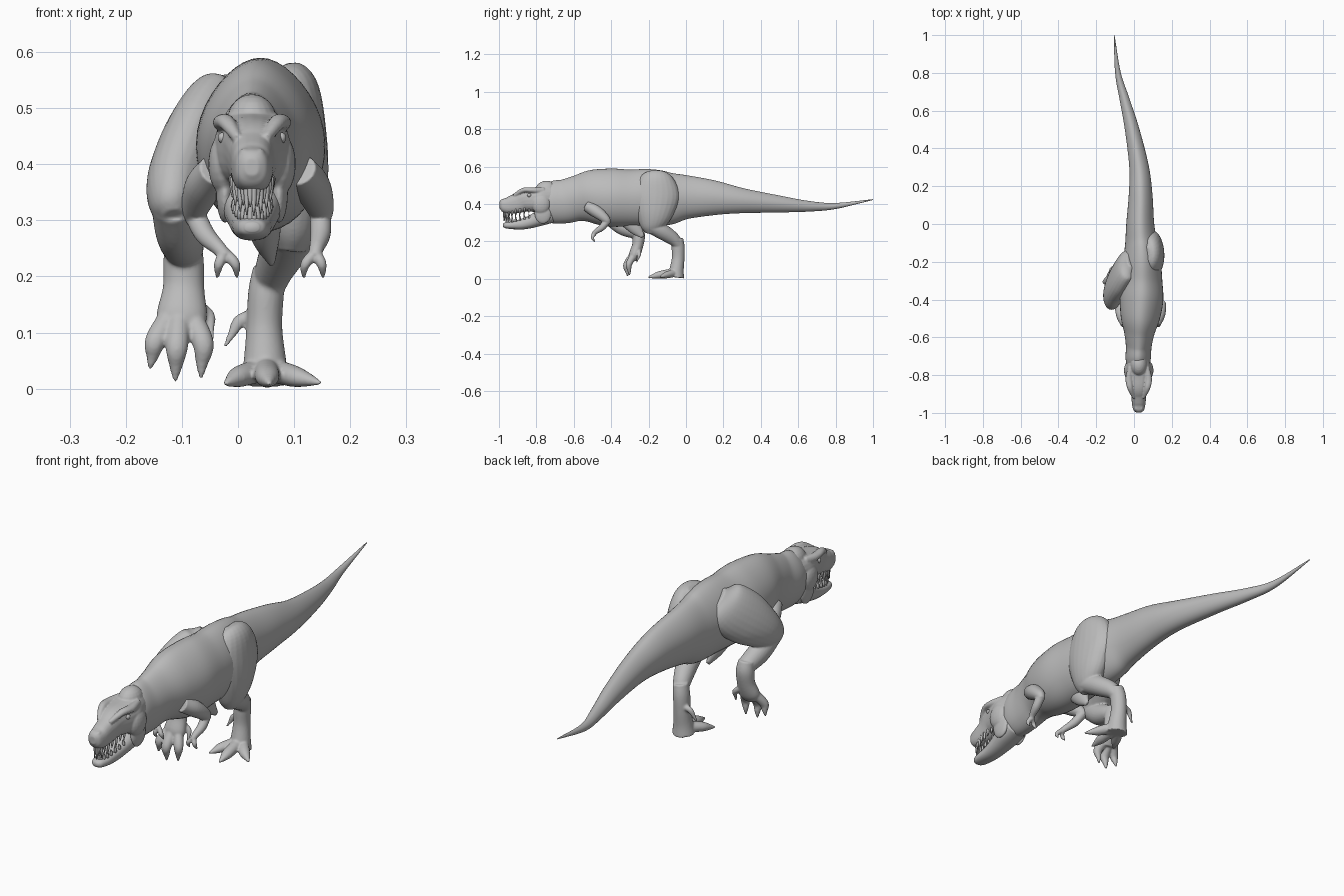
import bpy
import bmesh
from math import sin, cos, pi, copysign
from mathutils import Vector

if "Cube" in bpy.data.objects:
    bpy.data.objects.remove(bpy.data.objects["Cube"], do_unlink=True)

skin = bpy.data.materials.new("grey_skin")
skin.use_nodes = True
skin.diffuse_color = (0.5, 0.5, 0.5, 1)
skin.node_tree.nodes["Principled BSDF"].inputs["Base Color"].default_value = skin.diffuse_color


def spline(stations, steps):
    """Smoothly interpolate stations of (x, y, z, half width, half depth)."""
    rows = [Vector(s) for s in stations]
    rows = [2 * rows[0] - rows[1]] + rows + [2 * rows[-1] - rows[-2]]
    result = []
    for p, q, r, s in zip(rows, rows[1:], rows[2:], rows[3:]):
        for k in range(steps):
            t = k / steps
            result.append(q + (r - p) * t / 2 + (p * 2 - q * 5 + r * 4 - s) * t * t / 2
                          + (q * 3 - p - r * 3 + s) * t ** 3 / 2)
    return result + [rows[-2]]


def tube(bm, stations, sides=24, steps=6, peak=0.0, power=1.0):
    """Loft elliptical rings along a path; peak narrows the upper half."""
    rows = spline(stations, steps)
    centres = [Vector(r[:3]) for r in rows]
    overall = (centres[-1] - centres[0]).normalized()
    axis = Vector((1, 0, 0)) if abs(overall.x) < 0.8 else Vector((0, 1, 0))
    rings = []
    for i, centre in enumerate(centres):
        ahead = centres[min(i + 1, len(centres) - 1)] - centres[max(i - 1, 0)]
        ahead.normalize()
        side = (axis - ahead * axis.dot(ahead)).normalized()
        up = side.cross(ahead)
        wide, deep = max(rows[i][3], 0.001), max(rows[i][4], 0.001)
        ring = []
        for k in range(sides):
            c, s = cos(2 * pi * k / sides), sin(2 * pi * k / sides)
            c, s = copysign(abs(c) ** power, c), copysign(abs(s) ** power, s)
            c *= 1 - peak * max(s, 0) ** 2
            ring.append(bm.verts.new(centre + side * c * wide + up * s * deep))
        rings.append(ring)
    for a, b in zip(rings, rings[1:]):
        for k in range(sides):
            n = (k + 1) % sides
            bm.faces.new((a[k], a[n], b[n], b[k]))
    bm.faces.new(rings[0][::-1])
    bm.faces.new(rings[-1])


def blob(bm, place, size):
    """Add an ellipsoid."""
    made = bmesh.ops.create_uvsphere(bm, u_segments=20, v_segments=12, radius=1)["verts"]
    bmesh.ops.scale(bm, vec=size, verts=made)
    bmesh.ops.translate(bm, vec=place, verts=made)


def finish(name, bm, voxel=None):
    """Make the object; a voxel size fuses its pieces into one soft skin."""
    bmesh.ops.recalc_face_normals(bm, faces=bm.faces)
    for face in bm.faces:
        face.smooth = True
    mesh = bpy.data.meshes.new(name)
    bm.to_mesh(mesh)
    bm.free()
    mesh.materials.append(skin)
    obj = bpy.data.objects.new(name, mesh)
    bpy.context.collection.objects.link(obj)
    if voxel:
        fuse = obj.modifiers.new("fuse", "REMESH")
        fuse.mode = "VOXEL"
        fuse.voxel_size = voxel
        fuse.use_smooth_shade = True
        soften = obj.modifiers.new("soften", "SMOOTH")
        soften.factor = 0.5
        soften.iterations = 4
    return obj


# Neck, torso and tail in one sweep, with a ridged back
bm = bmesh.new()
tube(bm, [
    (.022, -.79, .42, .05, .08), (.022, -.72, .412, .066, .112),
    (.025, -.65, .414, .068, .117), (.028, -.58, .43, .08, .122),
    (.033, -.5, .44, .103, .143), (.04, -.4, .435, .115, .155),
    (.042, -.3, .432, .108, .152), (.042, -.2, .435, .1, .152),
    (.038, -.1, .43, .085, .143), (.033, 0, .437, .074, .118),
    (.035, .15, .433, .063, .093), (.027, .3, .418, .052, .067),
    (-.01, .5, .4, .038, .045), (-.05, .66, .388, .026, .028),
    (-.085, .8, .39, .015, .016), (-.105, 1, .424, .002, .002)],
    sides=40, peak=.2)
finish("body_and_tail", bm)

# Pelvis point under the belly
bm = bmesh.new()
tube(bm, [(.04, -.32, .33, .04, .05), (.05, -.27, .27, .025, .035), (.06, -.23, .225, .006, .01)])
finish("pelvis_point", bm)

# Skull with brows, cheeks and snout ridge
MID = .025
bm = bmesh.new()
tube(bm, [
    (MID, -.998, .395, .012, .016), (MID, -.985, .395, .028, .032),
    (MID, -.95, .393, .036, .045), (MID, -.9, .405, .041, .054),
    (MID, -.86, .42, .051, .06), (MID, -.81, .423, .064, .066),
    (MID, -.77, .42, .068, .08), (MID, -.71, .42, .055, .08)], power=.8)
for side in (-1, 1):
    tube(bm, [(MID + side * .025, -.92, .445, .008, .01), (MID + side * .045, -.87, .474, .015, .013),
              (MID + side * .052, -.82, .474, .018, .015), (MID + side * .045, -.76, .47, .012, .02)])
    blob(bm, (MID + side * .05, -.775, .4), (.028, .05, .055))
    blob(bm, (MID + side * .048, -.765, .35), (.016, .045, .055))
    blob(bm, (MID + side * .014, -.972, .418), (.009, .018, .011))
blob(bm, (MID, -.745, .475), (.045, .06, .05))
finish("skull", bm, voxel=.0035)

# Lower jaw
bm = bmesh.new()
tube(bm, [
    (MID, -.978, .288, .012, .008), (MID, -.965, .287, .025, .016),
    (MID, -.93, .287, .033, .021), (MID, -.88, .292, .037, .028),
    (MID, -.83, .305, .044, .034), (MID, -.78, .325, .052, .042),
    (MID, -.72, .345, .05, .045)], power=.85)
finish("lower_jaw", bm)

# Eyes
bm = bmesh.new()
for side in (-1, 1):
    blob(bm, (MID + side * .052, -.838, .447), (.009, .011, .01))
finish("eyes", bm)


def tooth_row(name, count, half, length, root, rise, reach):
    """Pointed teeth around a U-shaped jaw edge."""
    bm = bmesh.new()
    for k in range(count):
        angle = (k / (count - 1) - .5) * pi * .96
        x, y = MID + half * sin(angle), -.83 - length * cos(angle)
        z = root + rise * (1 - cos(angle))
        drop = reach * (.75 + .25 * (k % 2)) * (.5 + .5 * cos(angle))
        tube(bm, [(x, y, z, .006, .006), (x, y, z + drop * .5, .005, .005),
                  (x, y - .003, z + drop, .001, .001)], sides=8, steps=2)
    finish(name, bm)


tooth_row("upper_teeth", 18, .036, .143, .37, .012, -.062)
tooth_row("lower_teeth", 16, .032, .13, .295, .03, .045)


def limb(name, tubes, voxel=.004):
    bm = bmesh.new()
    for stations in tubes:
        tube(bm, stations)
    finish(name, bm, voxel)


def toe(root, knuckle, tip, size):
    """A toe that swells at the knuckle and ends in a claw."""
    root, knuckle, tip = Vector(root), Vector(knuckle), Vector(tip)
    claw = knuckle.lerp(tip, .55)
    return [(*root, size, size), (*knuckle, size, size * .9),
            (*claw, size * .6, size * .55), (*tip, .003, .003)]


# Standing leg: thigh, shin, foot, three toes and a rear claw
limb("left_leg", [
    [(.07, -.16, .57, .02, .04), (.085, -.16, .54, .055, .09), (.098, -.16, .45, .06, .125),
     (.1, -.17, .36, .06, .105), (.098, -.18, .29, .048, .07), (.095, -.18, .245, .025, .035)],
    [(.097, -.19, .29, .045, .045), (.085, -.13, .255, .043, .043),
     (.066, -.07, .215, .035, .036), (.055, -.04, .18, .028, .025)],
    [(.057, -.045, .215, .03, .03), (.05, -.042, .17, .032, .035), (.047, -.042, .11, .032, .034),
     (.048, -.05, .05, .038, .038), (.048, -.055, .008, .045, .045)],
    toe((.05, -.07, .035), (.052, -.14, .022), (.056, -.205, .008), .022),
    toe((.065, -.06, .032), (.1, -.1, .022), (.148, -.14, .01), .021),
    toe((.035, -.06, .032), (.004, -.11, .022), (-.024, -.16, .008), .021),
    toe((.03, -.03, .13), (.003, -.032, .12), (-.024, -.04, .075), .012)])

# Raised leg, swung forward with the toes hanging
limb("right_leg", [
    [(-.01, -.19, .53, .03, .05), (-.035, -.22, .49, .055, .1), (-.075, -.29, .43, .06, .105),
     (-.108, -.36, .37, .054, .08), (-.117, -.41, .33, .042, .055), (-.115, -.43, .305, .02, .025)],
    [(-.115, -.41, .33, .04, .04), (-.105, -.34, .28, .042, .045),
     (-.097, -.27, .25, .036, .036), (-.095, -.245, .235, .025, .025)],
    [(-.098, -.26, .27, .03, .03), (-.097, -.253, .23, .036, .034), (-.097, -.258, .18, .037, .03),
     (-.1, -.275, .13, .045, .03), (-.102, -.285, .1, .035, .02)],
    toe((-.105, -.285, .125), (-.109, -.318, .075), (-.112, -.312, .012), .02),
    toe((-.125, -.28, .125), (-.147, -.305, .085), (-.157, -.302, .035), .019),
    toe((-.08, -.28, .125), (-.062, -.305, .08), (-.066, -.302, .018), .019),
    toe((-.075, -.25, .15), (-.052, -.25, .13), (-.046, -.265, .085), .011)])


# Small two-fingered arms; swing moves the forearm sideways
def arm(name, side, swing):
    def at(dx, y, z, size, bend=0.0):
        return (.035 + side * dx + swing * bend, y, z, size, size)

    upper = [at(.075, -.53, .39, .03), at(.097, -.48, .36, .033),
             at(.112, -.43, .32, .024), at(.112, -.415, .295, .014)]
    fore = [at(.112, -.42, .31, .019), at(.112, -.45, .275, .018, .4),
            at(.105, -.485, .25, .013, .8), at(.102, -.495, .235, .012, 1)]
    fingers = [[at(.103, -.49, .242, .01, 1), at(.1 + spread, -.5, .222, .009, 1),
                at(.1 + spread * 1.2, -.488, .198, .003, 1)] for spread in (-.015, .014)]
    limb(name, [upper, fore] + fingers, voxel=.003)


arm("left_arm", 1, 0)
arm("right_arm", -1, .045)
